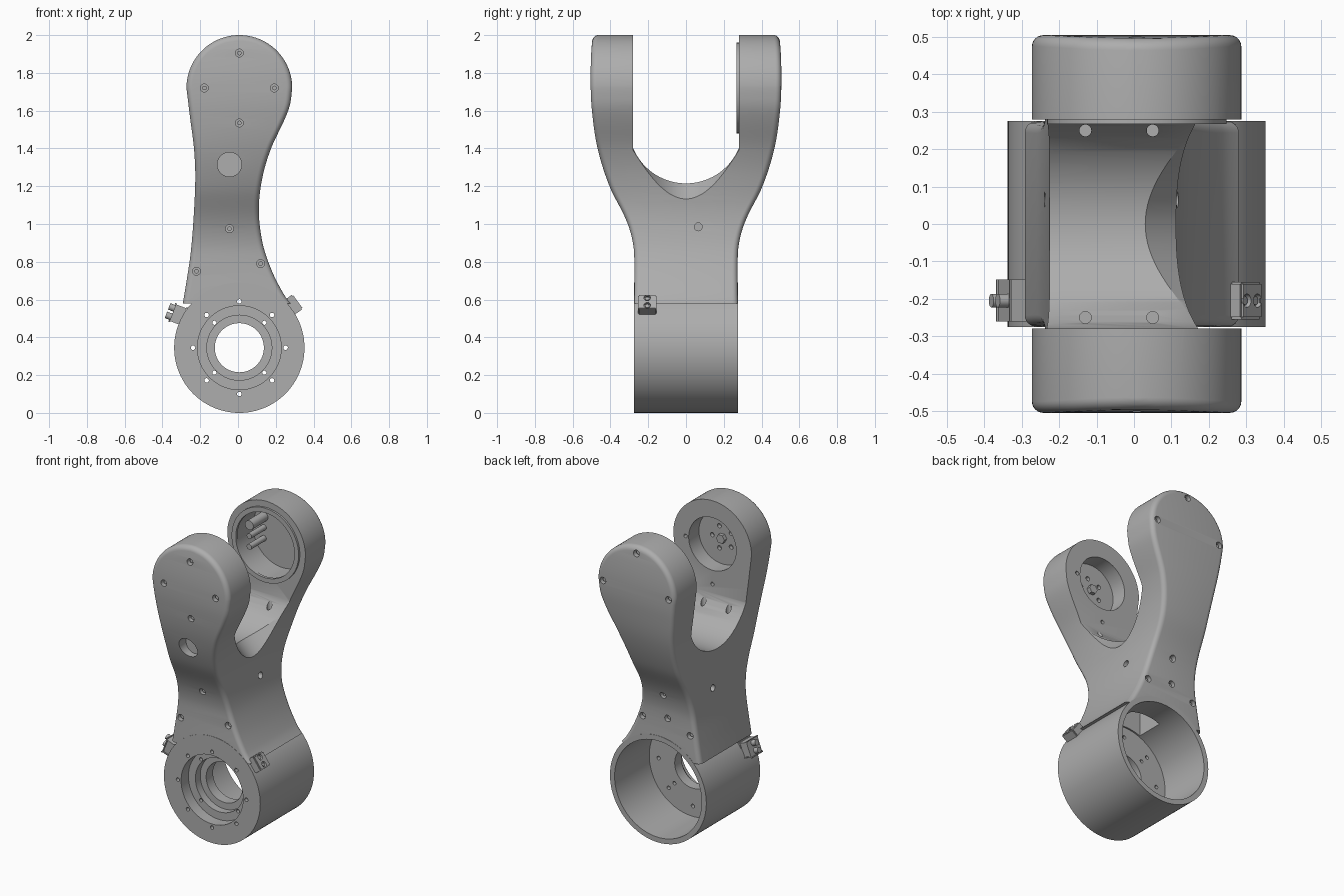
import bpy, bmesh, math
from mathutils import Vector

cube = bpy.data.objects.get("Cube")
if cube:
    bpy.data.objects.remove(cube, do_unlink=True)

grey = bpy.data.materials.new("satin_grey")
grey.use_nodes = True
grey.diffuse_color = (0.42, 0.42, 0.42, 1)
grey.node_tree.nodes["Principled BSDF"].inputs["Base Color"].default_value = grey.diffuse_color

CX, PIVOT, DRUM = 0.007, 1.72, 0.345      # centre line, fork pivot height, drum centre height
ROUND, TOP_R = 0.03, 0.28


def finish(name, bm):
    bmesh.ops.remove_doubles(bm, verts=bm.verts, dist=1e-5)
    bmesh.ops.recalc_face_normals(bm, faces=bm.faces)
    me = bpy.data.meshes.new(name)
    bm.to_mesh(me)
    bm.free()
    me.materials.append(grey)
    ob = bpy.data.objects.new(name, me)
    bpy.context.collection.objects.link(ob)
    return ob


def activate(ob):
    bpy.ops.object.select_all(action='DESELECT')
    ob.select_set(True)
    bpy.context.view_layer.objects.active = ob


def cut(ob, cutter, keep=False):
    mod = ob.modifiers.new("cut", 'BOOLEAN')
    mod.operation, mod.solver, mod.object = 'DIFFERENCE', 'EXACT', cutter
    activate(ob)
    bpy.ops.object.modifier_apply(modifier=mod.name)
    if not keep:
        bpy.data.objects.remove(cutter, do_unlink=True)


def smooth(ob):
    activate(ob)
    bpy.ops.object.shade_smooth_by_angle(angle=math.radians(32))


def rod(bm, a, b, r, n=20):
    """Capped cylinder from point a to point b."""
    a, b = Vector(a), Vector(b)
    q = (b - a).to_track_quat('Z', 'Y')
    rings = [[bm.verts.new(p + q @ Vector((r * math.cos(t), r * math.sin(t), 0)))
              for t in (2 * math.pi * i / n for i in range(n))] for p in (a, b)]
    skin(bm, rings)


def skin(bm, rings, cap_end=True, loop=False):
    n = len(rings[0])
    pairs = list(zip(rings, rings[1:])) + ([(rings[-1], rings[0])] if loop else [])
    for lo, hi in pairs:
        for i in range(n):
            j = (i + 1) % n
            bm.faces.new((lo[i], lo[j], hi[j], hi[i]))
    if not loop:
        bm.faces.new(rings[0])
        if cap_end:
            bm.faces.new(rings[-1])


def rods(name, items, n=20):
    bm = bmesh.new()
    for a, b, r in items:
        rod(bm, a, b, r, n)
    return finish(name, bm)


def lathe(name, profile, cz, n=96):
    """Spin a closed (radius, y) profile about a y axis."""
    bm = bmesh.new()
    skin(bm, [[bm.verts.new((CX + r * math.cos(t), y, cz + r * math.sin(t))) for r, y in profile]
              for t in (2 * math.pi * i / n for i in range(n))], loop=True)
    return finish(name, bm)


def curve(keys):
    """Smooth interpolation through (z, value) pairs."""
    def slope(i):
        a, b = keys[max(i - 1, 0)], keys[min(i + 1, len(keys) - 1)]
        return (b[1] - a[1]) / (b[0] - a[0])

    def f(z):
        i = max([k for k in range(len(keys) - 1) if keys[k][0] <= z] or [0])
        (z0, v0), (z1, v1) = keys[i], keys[i + 1]
        h = z1 - z0
        t = min(max((z - z0) / h, 0), 1)
        return (v0 * (1 + 2 * t) * (1 - t) ** 2 + slope(i) * h * t * (1 - t) ** 2
                + v1 * t * t * (3 - 2 * t) + slope(i + 1) * h * t * t * (t - 1))
    return f


left = curve([(.58, -.292), (.7, -.272), (.85, -.25), (1.05, -.234), (1.25, -.226),
              (1.4, -.233), (1.55, -.252), (1.72, -.273)])
right = curve([(.58, .28), (.62, .247), (.75, .18), (.9, .13), (1.08, .11), (1.25, .13),
               (1.4, .175), (1.55, .245), (1.63, .275), (1.72, .287)])
depth = curve([(.58, .274), (.85, .275), (.95, .292), (1.04, .325), (1.2, .405),
               (1.4, .468), (1.6, .498), (1.75, .505), (1.9, .502), (2, .494)])


def span(z, d):
    """Left and right x at height z, moved in from the outline by d."""
    if z <= PIVOT:
        return left(z) + d, right(z) - d
    w = math.sqrt(max((TOP_R - d) ** 2 - (z - PIVOT) ** 2, 0))
    return CX - w, CX + w


def section(z):
    pts = []
    for k in range(7):
        d = ROUND * (1 - math.cos(k * math.pi / 12))
        if z > PIVOT:
            d = min(d, TOP_R - (z - PIVOT))
        d = max(d, 0)
        y = depth(z) - ROUND + math.sqrt(max(ROUND ** 2 - (ROUND - d) ** 2, 0))
        pts.append((*span(z, d), y))
    return ([(r, y, z) for l, r, y in pts] + [(l, y, z) for l, r, y in reversed(pts)]
            + [(l, -y, z) for l, r, y in pts] + [(r, -y, z) for l, r, y in reversed(pts)])


# Fork body: rounded sections stacked up to the round arm tops
levels = [.58 + (PIVOT - .58) * i / 40 for i in range(41)]
levels += [PIVOT + TOP_R * math.sin(math.radians(3 * i)) for i in range(1, 31)]
bm = bmesh.new()
skin(bm, [[bm.verts.new(p) for p in section(z)] for z in levels], cap_end=False)
body = finish("fork_body", bm)


# Gap between the arms, then the sloped relief on one side
def gap(name, x0, x1, floor):
    ys = [-.28 + .56 * i / 32 for i in range(33)]
    bm = bmesh.new()
    skin(bm, [[bm.verts.new((x, y, floor(x, y))) for y in ys]
              + [bm.verts.new((x, .28, 2.3)), bm.verts.new((x, -.28, 2.3))] for x in (x0, x1)])
    return finish(name, bm)


cut(body, gap("gap_cutter", -.6, .6, lambda x, y: 1.519 - math.sqrt(.304 ** 2 - y * y)))
cut(body, gap("relief_cutter", 0, .5, lambda x, y: 1.245 - x + .317 * (y / .28) ** 2))

# Seat for the drum, and the round pockets in both arms
cut(body, rods("seat_cutter", [((CX, -.6, DRUM), (CX, .6, DRUM), .335)], 96))
cut(body, rods("arm_pocket_cutter", [((CX, -.385, PIVOT), (CX, -.2, PIVOT), .17),
                                     ((CX, .2, PIVOT), (CX, .45, PIVOT), .215)], 64))

# Screw holes
holes, screws = [], []
low = [(-.045, .975), (-.22, .75), (.12, .79)]
ring = [(CX + math.cos(a), math.sin(a)) for a in (0, math.pi / 2, math.pi, -math.pi / 2)]
front = low + [(CX + (c - CX) * .185, PIVOT + s * .185) for c, s in ring]
back = low + [(-.06, .82)] + [(CX + (c - CX) * .235, PIVOT + s * .235) for c, s in ring[:3]]
for side, spots in ((-1, front), (1, back)):
    for x, z in spots:
        y = depth(z)
        holes.append(((x, side * (y - .035), z), (x, side * (y + .1), z), .021))
        screws.append(((x, side * (y - .04), z), (x, side * (y - .018), z), .012))
holes.append(((-.045, -depth(1.315) + .07, 1.315), (-.045, -.7, 1.315), .065))
for s, x in ((-1, left(.985)), (1, right(.985))):
    holes.append(((x - s * .05, .065, .985), (x + s * .1, .065, .985), .021))
for x in (-.13, .05):
    for s in (-1, 1):
        holes.append(((x, s * .25, 1.25), (x, s * .25, 1.5), .016))
for x, z in ((CX, 1.46), (.2, PIVOT)):
    holes.append(((x, -.31, z), (x, -.2, z), .012))
for k in range(5):
    a = math.tau * k / 5
    x, z = CX + .075 * math.cos(a), PIVOT + .075 * math.sin(a)
    holes.append(((x, -.41, z), (x, -.37, z), .014))
cut(body, rods("hole_cutter", holes))
smooth(rods("body_screws", screws))

# Hub in the front arm, lip and standoffs in the back arm
smooth(rods("pivot_hub", [((CX, -.39, PIVOT), (CX, -.36, PIVOT), .03)], 6))
smooth(lathe("arm_lip", [(.21, .267), (.24, .267), (.24, .285), (.21, .285)], PIVOT))
smooth(rods("standoffs", [((-.13, .3, PIVOT + dz), (-.13, .455, PIVOT + dz), r)
                          for dz, r in ((.08, .03), (.01, .018), (-.06, .018))]))

# Drum: open at the back, stepped bore at the front
drum = lathe("drum", [(.345, -.275), (.345, .275), (.312, .275), (.312, -.08), (.13, -.08),
                      (.13, -.15), (.172, -.15), (.172, -.2), (.222, -.2), (.222, -.275)], DRUM)
bolts = []
for k in range(8):
    a = math.tau * k / 8
    c, s = math.cos(a), math.sin(a)
    bolts.append(((CX + .245 * c, -.3, DRUM + .245 * s), (CX + .245 * c, -.03, DRUM + .245 * s), .012))
    if k % 2:
        bolts.append(((CX + .187 * c, -.3, DRUM + .187 * s), (CX + .187 * c, -.03, DRUM + .187 * s), .011))
cut(drum, rods("bolt_cutter", bolts, 14))

# Cable pocket from the drum up into the body
bm = bmesh.new()
bmesh.ops.create_cube(bm, size=1)
for v in bm.verts:
    v.co = (CX + v.co.x * .22, .02 + v.co.y * .18, .7 + v.co.z * .24)
pocket = finish("pocket_cutter", bm)
cut(body, pocket, keep=True)
cut(drum, pocket)
smooth(body)
smooth(drum)


# Clamp blocks with two screws each
def clamp(name, x, z, angle, length):
    n = Vector((math.cos(angle), 0, math.sin(angle)))
    t = Vector((-n.z, 0, n.x))
    c = Vector((x, -.205, z))
    bm = bmesh.new()
    bmesh.ops.create_cube(bm, size=1)
    for v in bm.verts:
        v.co = c + n * v.co.x * .06 + t * v.co.z * length + Vector((0, v.co.y * .1, 0))
    bmesh.ops.bevel(bm, geom=bm.edges[:], offset=.006, segments=2, affect='EDGES')
    block = finish(name, bm)
    spots = [c + t * s * .024 for s in (-1, 1)]
    cut(block, rods("socket_cutter", [(p + n * .015, p + n * .06, .018) for p in spots]))
    smooth(block)
    smooth(rods(name + "_screws", [(p + n * .01, p + n * .024, .011) for p in spots]))


clamp("left_clamp", .292, .572, math.radians(36), .094)
clamp("right_clamp", -.317, .52, math.radians(159), .094)
